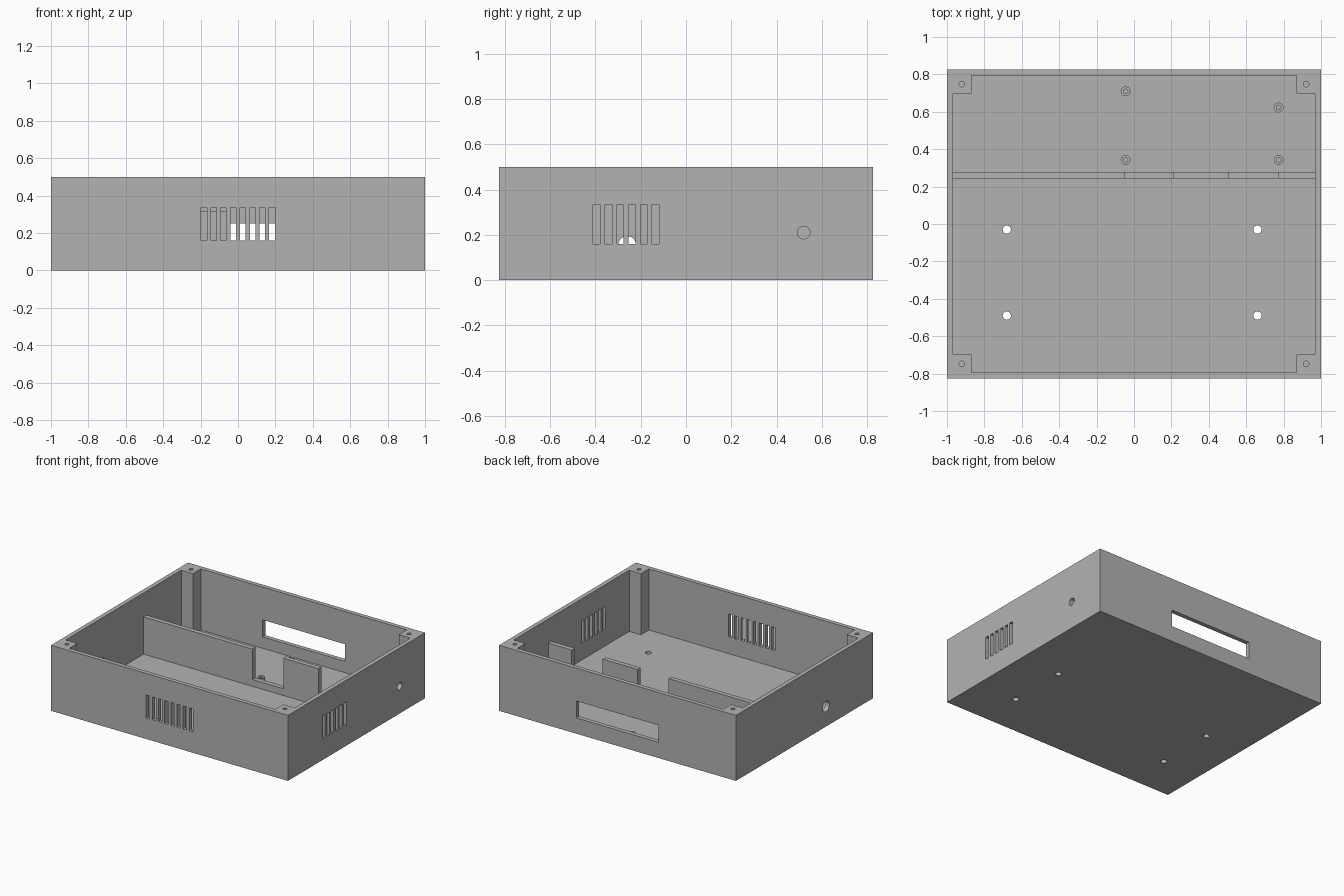
import bpy, bmesh, math
from mathutils import Matrix, Vector

if "Cube" in bpy.data.objects:
    bpy.data.objects.remove(bpy.data.objects["Cube"], do_unlink=True)

HX, HY, H = 1.0, 0.826, 0.5      # half width, half depth, height
WALL = 0.033                     # wall and floor thickness
IX, IY = HX - WALL, HY - WALL    # inner half sizes
PX, PY = 0.869, 0.697            # inner faces of corner posts

grey = bpy.data.materials.new("plain grey")
grey.use_nodes = True
grey.diffuse_color = (0.45, 0.45, 0.45, 1)
grey.node_tree.nodes["Principled BSDF"].inputs["Base Color"].default_value = (0.45, 0.45, 0.45, 1)


def finish(bm, name):
    bmesh.ops.recalc_face_normals(bm, faces=bm.faces)
    mesh = bpy.data.meshes.new(name)
    bm.to_mesh(mesh)
    bm.free()
    mesh.materials.append(grey)
    ob = bpy.data.objects.new(name, mesh)
    bpy.context.collection.objects.link(ob)
    return ob


def add_box(bm, lo, hi):
    lo, hi = Vector(lo), Vector(hi)
    matrix = Matrix.Translation((lo + hi) / 2) @ Matrix.Diagonal((*(hi - lo), 1))
    bmesh.ops.create_cube(bm, size=1, matrix=matrix)


def add_cylinder(bm, centre, radius, depth, axis="Z"):
    turn = Matrix.Rotation(math.pi / 2, 4, "Y") if axis == "X" else Matrix()
    bmesh.ops.create_cone(bm, cap_ends=True, segments=32, radius1=radius, radius2=radius,
                          depth=depth, matrix=Matrix.Translation(centre) @ turn)


def add_prism(bm, points, direction):
    face = bm.faces.new([bm.verts.new(p) for p in points])
    out = bmesh.ops.extrude_face_region(bm, geom=[face])
    verts = [v for v in out["geom"] if isinstance(v, bmesh.types.BMVert)]
    bmesh.ops.translate(bm, verts=verts, vec=direction)


def cut(ob, bm):
    cutter = finish(bm, "cutter")
    cutter.hide_render = True
    mod = ob.modifiers.new("cut", "BOOLEAN")
    mod.operation, mod.solver, mod.object = "DIFFERENCE", "EXACT", cutter
    bpy.context.view_layer.update()
    mesh = bpy.data.meshes.new_from_object(ob.evaluated_get(bpy.context.evaluated_depsgraph_get()))
    ob.modifiers.clear()
    ob.data = mesh
    bpy.data.objects.remove(cutter, do_unlink=True)


def smooth(ob):
    bpy.ops.object.select_all(action="DESELECT")
    bpy.context.view_layer.objects.active = ob
    ob.select_set(True)
    bpy.ops.object.shade_smooth_by_angle(angle=math.radians(30))


# Open case: solid block with a cavity that leaves four corner posts
bm = bmesh.new()
add_box(bm, (-HX, -HY, 0), (HX, HY, H))
case = finish(bm, "case")

outline = []
for sx, sy in ((1, 1), (-1, 1), (-1, -1), (1, -1)):
    corner = [(IX, PY), (PX, PY), (PX, IY)]
    if sx * sy < 0:
        corner.reverse()
    outline += [(sx * x, sy * y, WALL) for x, y in corner]
bm = bmesh.new()
add_prism(bm, outline, (0, 0, H))
cut(case, bm)

# Openings in walls, posts and floor
bm = bmesh.new()
for i in range(8):               # front vents
    x = (i - 3.5) * 0.052
    add_box(bm, (x - 0.015, -HY - 0.1, 0.16), (x + 0.015, -IY + 0.05, 0.335))
for i in range(6):               # side vents
    y = -0.265 + (i - 2.5) * 0.052
    add_box(bm, (IX - 0.05, y - 0.015, 0.16), (HX + 0.1, y + 0.015, 0.335))
add_box(bm, (-0.347, IY - 0.05, 0.12), (0.347, HY + 0.1, 0.25))   # rear slot
add_cylinder(bm, (HX, 0.52, 0.21), 0.028, 0.2, "X")               # cable holes
add_cylinder(bm, (-HX, -0.26, 0.154), 0.04, 0.2, "X")
for x in (-0.92, 0.92):          # screw holes in posts
    for y in (-0.748, 0.748):
        add_cylinder(bm, (x, y, H), 0.015, 0.4)
for x in (-0.68, 0.66):          # floor holes
    for y in (-0.49, -0.03):
        add_cylinder(bm, (x, y, 0), 0.022, 0.2)
cut(case, bm)
smooth(case)

# Stepped divider across the case
TALL, LOW = 0.317, 0.085
profile = [(-IX, WALL), (-IX, TALL)]
level = TALL
for x in (-0.048, 0.212, 0.508, 0.77):
    profile.append((x, level))
    level = LOW if level == TALL else TALL
    profile.append((x, level))
profile += [(IX, TALL), (IX, WALL)]
bm = bmesh.new()
add_prism(bm, [(x, 0.243, z) for x, z in profile], (0, 0.036, 0))
finish(bm, "divider")

# Board standoffs with screw holes
for n, (x, y) in enumerate(((-0.045, 0.709), (-0.045, 0.343), (0.773, 0.623), (0.773, 0.343))):
    bm = bmesh.new()
    add_cylinder(bm, (x, y, 0.05), 0.026, 0.036)
    standoff = finish(bm, f"standoff_{n + 1}")
    bm = bmesh.new()
    add_cylinder(bm, (x, y, 0.068), 0.012, 0.06)
    cut(standoff, bm)
    smooth(standoff)
